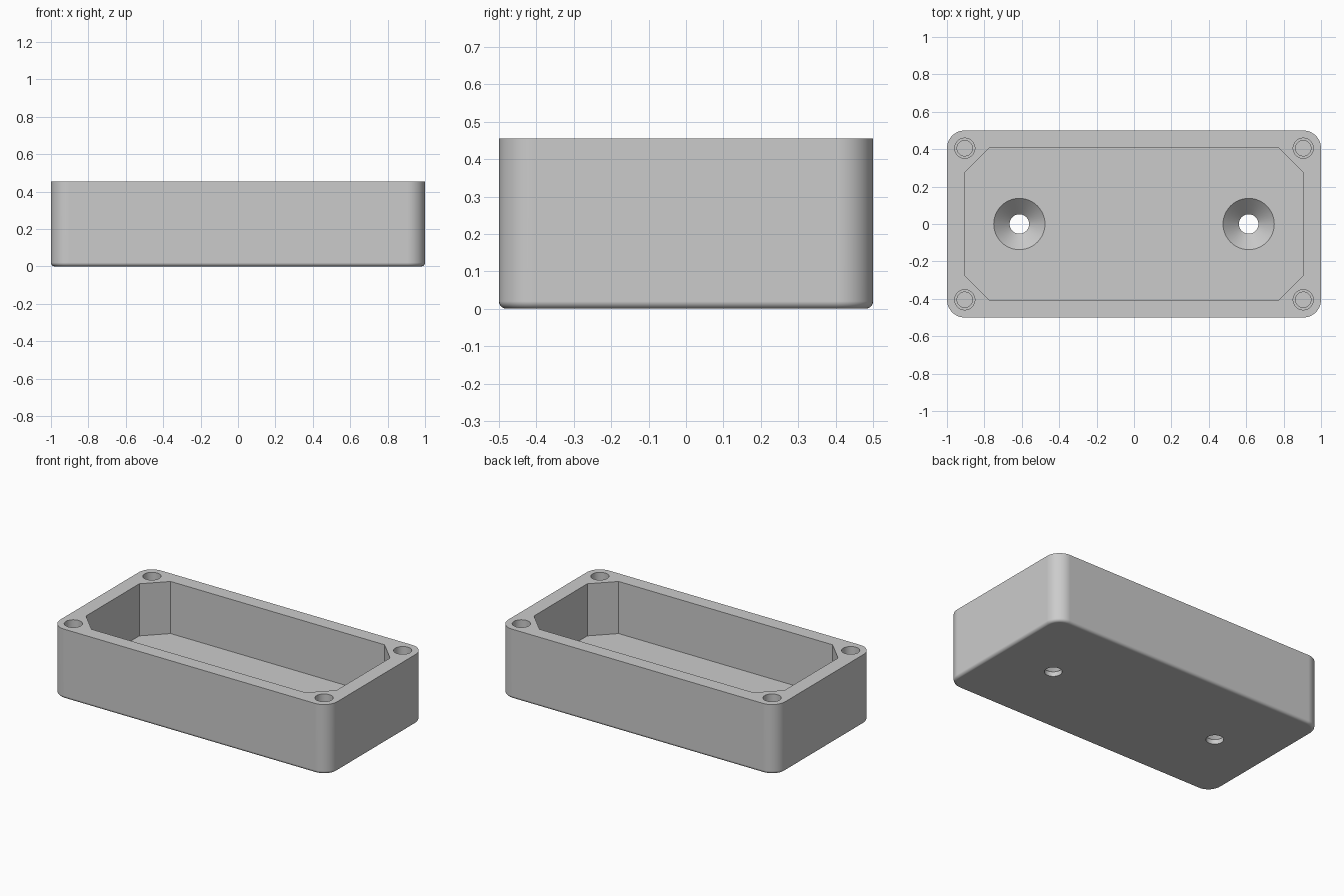
import bpy
import bmesh
import math

cube = bpy.data.objects.get("Cube")
if cube:
    bpy.data.objects.remove(cube, do_unlink=True)

HEIGHT, FLOOR = 0.455, 0.115
CORNER, FILLET = 0.095, 0.02

grey = bpy.data.materials.new("plain grey")
grey.use_nodes = True
colour = (0.6, 0.6, 0.6, 1)
grey.diffuse_color = colour
grey.node_tree.nodes["Principled BSDF"].inputs["Base Color"].default_value = colour


def loft(name, rings):
    """Closed solid through a stack of matching rings, bottom to top."""
    bm = bmesh.new()
    loops = [[bm.verts.new(p) for p in ring] for ring in rings]
    for low, high in zip(loops, loops[1:]):
        n = len(low)
        for i in range(n):
            j = (i + 1) % n
            bm.faces.new((low[i], low[j], high[j], high[i]))
    bm.faces.new(loops[0][::-1])
    bm.faces.new(loops[-1])
    bmesh.ops.recalc_face_normals(bm, faces=bm.faces)
    mesh = bpy.data.meshes.new(name)
    bm.to_mesh(mesh)
    bm.free()
    mesh.materials.append(grey)
    obj = bpy.data.objects.new(name, mesh)
    bpy.context.collection.objects.link(obj)
    return obj


def rounded_ring(inset, z, steps=12):
    """Rounded rectangle, shrunk by inset."""
    ring = []
    for k, (sx, sy) in enumerate([(1, 1), (-1, 1), (-1, -1), (1, -1)]):
        for i in range(steps + 1):
            a = (k + i / steps) * math.pi / 2
            r = CORNER - inset
            ring.append((sx * (1 - CORNER) + r * math.cos(a),
                         sy * (0.5 - CORNER) + r * math.sin(a), z))
    return ring


def lathe(name, x, y, profile, steps=48):
    """Round solid from (radius, z) pairs."""
    turns = [2 * math.pi * i / steps for i in range(steps)]
    return loft(name, [[(x + r * math.cos(a), y + r * math.sin(a), z) for a in turns]
                       for r, z in profile])


# Outer block with a rounded bottom edge
rings = []
for i in range(7):
    a = i / 6 * math.pi / 2
    rings.append(rounded_ring(FILLET * (1 - math.sin(a)), FILLET * (1 - math.cos(a))))
rings.append(rounded_ring(0, HEIGHT))
box = loft("enclosure_box", rings)

# Cavity with cut corners
X, Y, CUT = 0.905, 0.408, 0.133
outline = [(X, Y - CUT), (X - CUT, Y), (CUT - X, Y), (-X, Y - CUT),
           (-X, CUT - Y), (CUT - X, -Y), (X - CUT, -Y), (X, CUT - Y)]
cutters = [loft("cavity_cutter", [[(x, y, z) for x, y in outline]
                                  for z in (FLOOR, HEIGHT + 0.1)])]

for sx in (-1, 1):
    # Countersunk mounting holes through the floor
    cutters.append(lathe("mounting_hole_cutter", sx * 0.613, 0,
                         [(0.052, -0.1), (0.052, 0.03), (0.137, FLOOR), (0.137, FLOOR + 0.05)]))
    # Stepped screw holes in the corners
    for sy in (-1, 1):
        cutters.append(lathe("screw_hole_cutter", sx * 0.905, sy * 0.405,
                             [(0.041, 0.12), (0.041, 0.28), (0.054, 0.28), (0.054, HEIGHT + 0.1)]))

# Cut everything out, then remove the cutters
bpy.ops.object.select_all(action="DESELECT")
bpy.context.view_layer.objects.active = box
box.select_set(True)
for cutter in cutters:
    cutter.hide_render = True
    mod = box.modifiers.new("cut", "BOOLEAN")
    mod.operation = "DIFFERENCE"
    mod.solver = "EXACT"
    mod.object = cutter
    bpy.ops.object.modifier_apply(modifier=mod.name)
    bpy.data.objects.remove(cutter, do_unlink=True)

# Smooth fillets, crisp edges
bpy.ops.object.shade_smooth_by_angle(angle=math.radians(30))
weighted = box.modifiers.new("even shading", "WEIGHTED_NORMAL")
weighted.keep_sharp = True
